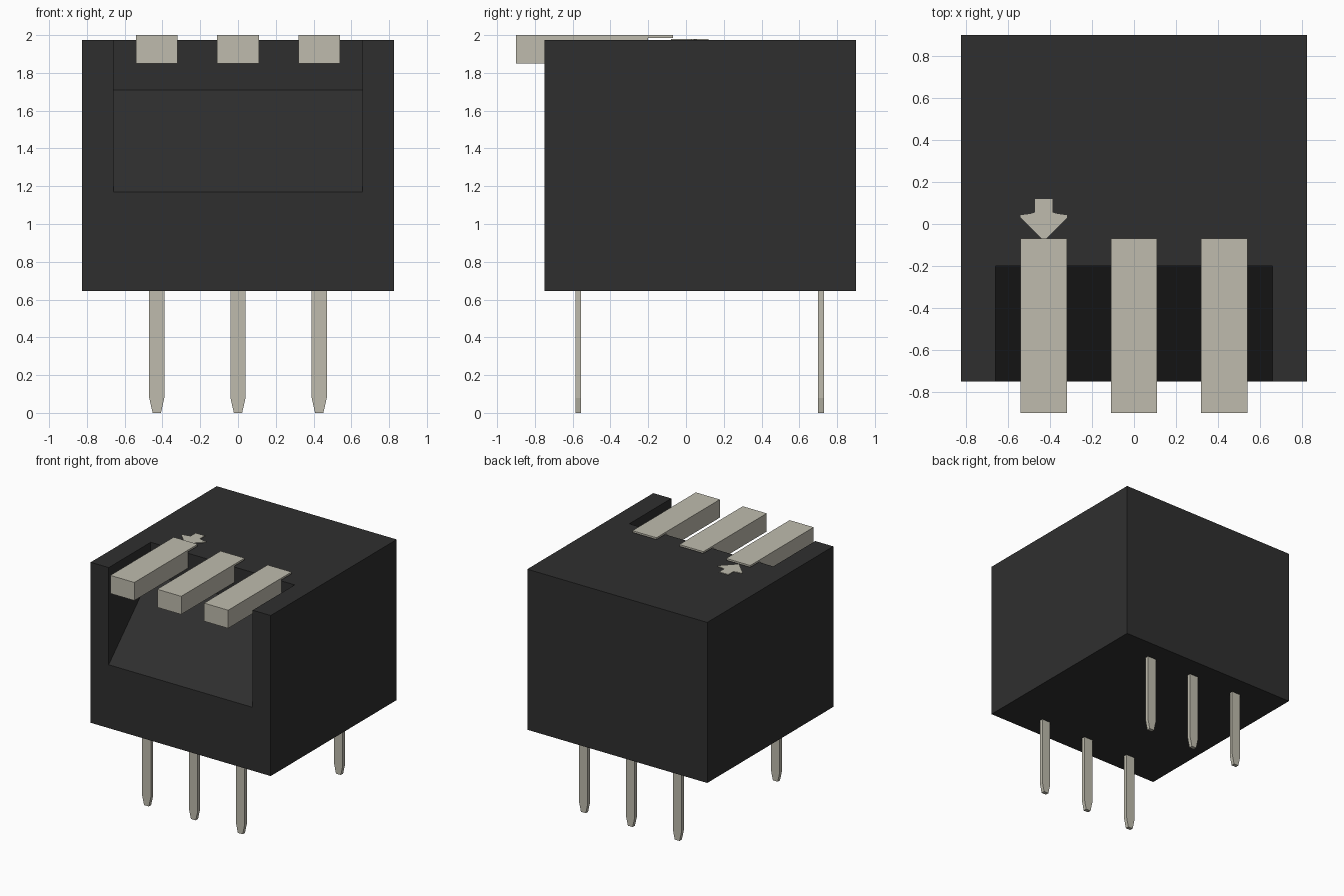
import bpy
import bmesh

cube = bpy.data.objects.get("Cube")
if cube:
    bpy.data.objects.remove(cube, do_unlink=True)


def material(name, rgb):
    mat = bpy.data.materials.new(name)
    mat.use_nodes = True
    mat.diffuse_color = (*rgb, 1)
    bsdf = next(n for n in mat.node_tree.nodes if n.type == 'BSDF_PRINCIPLED')
    bsdf.inputs["Base Color"].default_value = (*rgb, 1)
    return mat


BLACK = material("black plastic", (0.028, 0.028, 0.028))
CREAM = material("cream", (0.52, 0.50, 0.42))


def prism(name, profile, axis, lo, hi, mat):
    """Extrude a 2D profile along an axis from lo to hi."""
    place = {
        'x': lambda a, b, t: (t, a, b),
        'y': lambda a, b, t: (a, t, b),
        'z': lambda a, b, t: (a, b, t),
    }[axis]
    bm = bmesh.new()
    ends = [[bm.verts.new(place(a, b, t)) for a, b in profile] for t in (lo, hi)]
    n = len(profile)
    bm.faces.new(ends[0])
    bm.faces.new(ends[1])
    for i in range(n):
        j = (i + 1) % n
        bm.faces.new((ends[0][i], ends[0][j], ends[1][j], ends[1][i]))
    bmesh.ops.recalc_face_normals(bm, faces=bm.faces)
    mesh = bpy.data.meshes.new(name)
    bm.to_mesh(mesh)
    bm.free()
    mesh.materials.append(mat)
    obj = bpy.data.objects.new(name, mesh)
    bpy.context.collection.objects.link(obj)
    return obj


# Housing with a sloped recess cut into its upper front
TOP, BASE = 1.975, 0.645
housing = prism("housing", [(-0.75, BASE), (0.90, BASE), (0.90, TOP), (-0.75, TOP)],
                'x', -0.825, 0.825, BLACK)
cutter = prism("recess_cutter",
               [(-0.85, 1.07), (-0.75, 1.17), (-0.20, 1.71), (-0.20, 2.1), (-0.85, 2.1)],
               'x', -0.66, 0.66, BLACK)
cutter.hide_render = True
cut = housing.modifiers.new("recess", 'BOOLEAN')
cut.operation = 'DIFFERENCE'
cut.solver = 'EXACT'
cut.object = cutter
bpy.context.view_layer.objects.active = housing
bpy.ops.object.modifier_apply(modifier=cut.name)
bpy.data.objects.remove(cutter, do_unlink=True)

# Slider side profile: thick bar with a thin tongue over the housing top
slider = [(-0.90, 1.85), (-0.20, 1.85), (-0.20, 1.985), (-0.07, 1.985),
          (-0.07, 2.0), (-0.90, 2.0)]
# Pin front profile with a tapered tip
pin = [(-0.022, 0), (0.022, 0), (0.04, 0.08), (0.04, BASE + 0.01),
       (-0.04, BASE + 0.01), (-0.04, 0.08)]

for i, x in enumerate((-0.43, 0.0, 0.43), 1):
    prism(f"slider_{i}", slider, 'x', x - 0.11, x + 0.11, CREAM)
    shape = [(x + a, b) for a, b in pin]
    for side, y in (("front", -0.57), ("back", 0.715)):
        prism(f"{side}_pin_{i}", shape, 'y', y - 0.015, y + 0.015, CREAM)

# Arrow mark on the top, pointing at the first slider
half = [(0.0, -0.08), (0.11, 0.03), (0.11, 0.042), (0.065, 0.048), (0.042, 0.055), (0.042, 0.12)]
arrow = half + [(-a, b) for a, b in reversed(half[1:])]
prism("arrow_mark", [(a - 0.43, b) for a, b in arrow], 'z', TOP, TOP + 0.005, CREAM)
